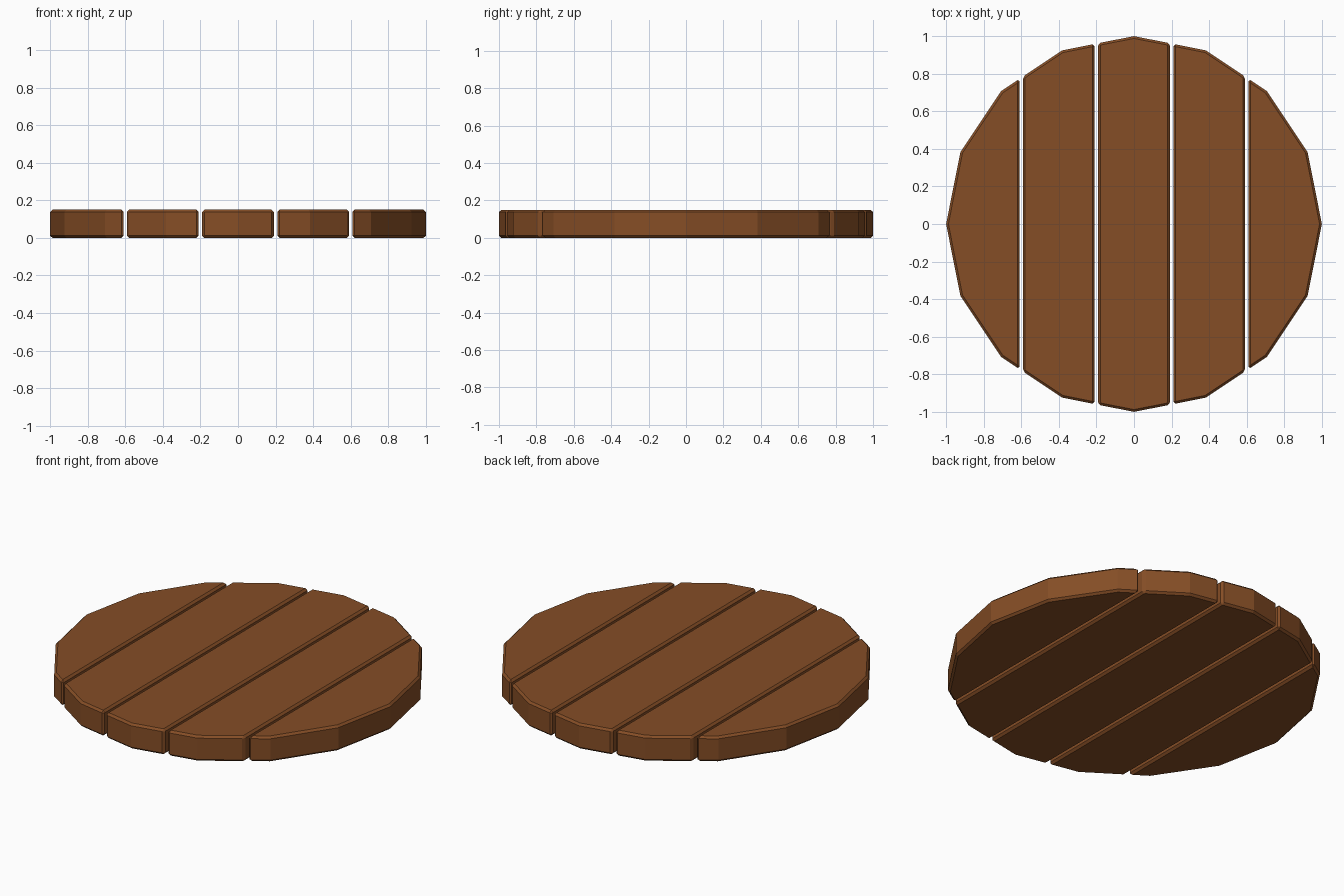
import bpy, bmesh, math

if "Cube" in bpy.data.objects:
    bpy.data.objects.remove(bpy.data.objects["Cube"])

wood = bpy.data.materials.new("brown_wood")
wood.diffuse_color = (0.235, 0.075, 0.019, 1)
wood.use_nodes = True
wood.node_tree.nodes["Principled BSDF"].inputs["Base Color"].default_value = wood.diffuse_color

SIDES, RADIUS, HEIGHT, GAP, BEVEL = 16, 1.0, 0.15, 0.018, 0.012
cuts = [-1.2, -0.6, -0.2, 0.2, 0.6, 1.2]


def slice_off(bm, x, direction):
    # remove everything beyond x and close the cut with a flat cap
    geom = bm.verts[:] + bm.edges[:] + bm.faces[:]
    res = bmesh.ops.bisect_plane(bm, geom=geom, plane_co=(x, 0, 0),
                                 plane_no=(direction, 0, 0), clear_outer=True)
    edges = [e for e in res["geom_cut"] if isinstance(e, bmesh.types.BMEdge)]
    if edges:
        bmesh.ops.contextual_create(bm, geom=edges)


# Five planks, each a slice of a 16-sided disc
for i in range(5):
    bm = bmesh.new()
    bmesh.ops.create_cone(bm, cap_ends=True, segments=SIDES, radius1=RADIUS,
                          radius2=RADIUS, depth=HEIGHT)
    bmesh.ops.translate(bm, verts=bm.verts, vec=(0, 0, HEIGHT / 2))
    if i > 0:
        slice_off(bm, cuts[i] + GAP / 2, -1)
    if i < 4:
        slice_off(bm, cuts[i + 1] - GAP / 2, 1)
    bmesh.ops.recalc_face_normals(bm, faces=bm.faces)
    # chamfer only the sharp edges, not the shallow rim corners
    sharp = [e for e in bm.edges if e.calc_face_angle(0) > math.radians(30)]
    bmesh.ops.bevel(bm, geom=sharp, offset=BEVEL, segments=1, profile=0.5,
                    affect='EDGES', clamp_overlap=True)
    mesh = bpy.data.meshes.new(f"plank_{i + 1}")
    bm.to_mesh(mesh)
    bm.free()
    mesh.materials.append(wood)
    bpy.context.collection.objects.link(bpy.data.objects.new(f"plank_{i + 1}", mesh))
